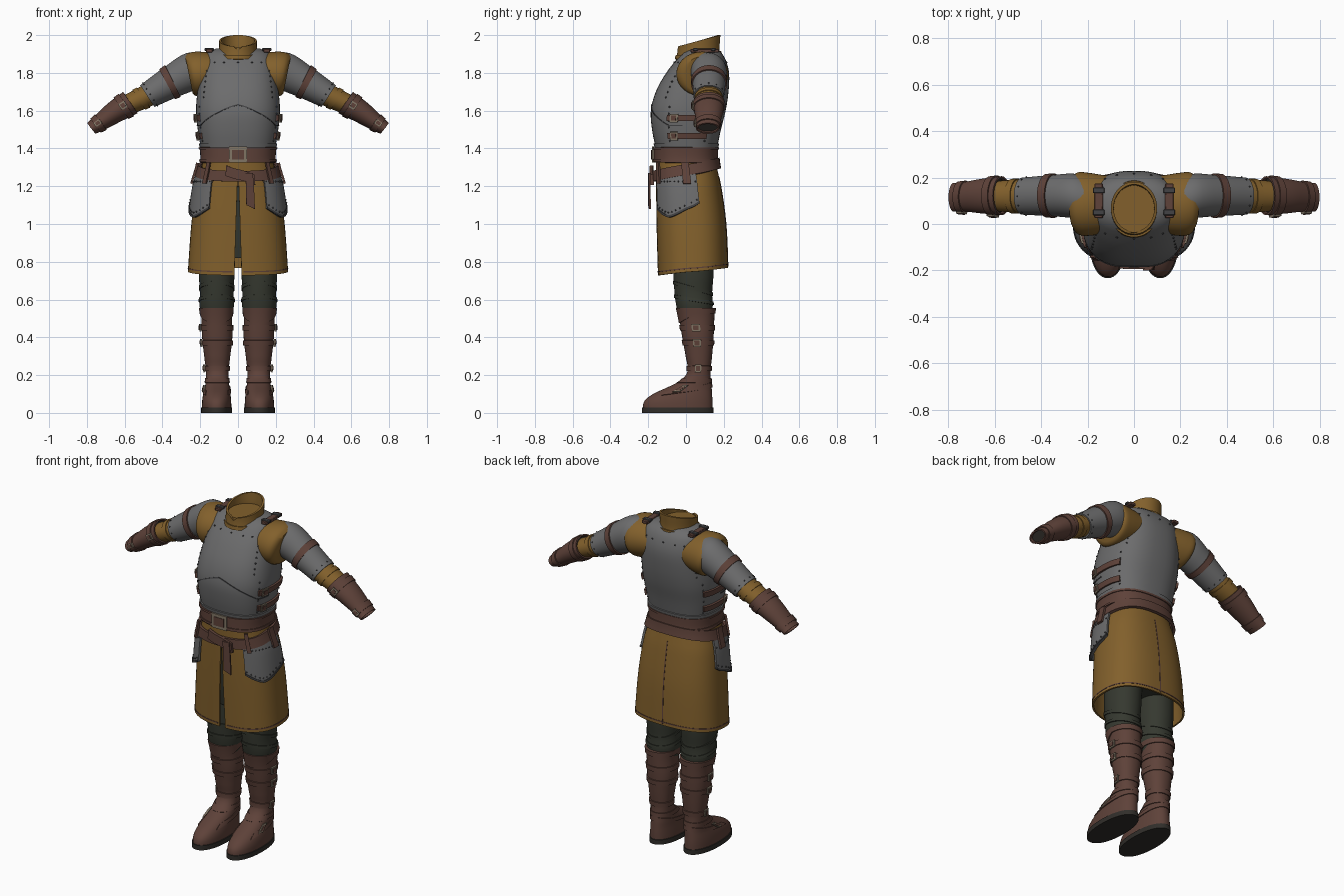
import bpy, bmesh
from math import sin, cos, pi, copysign
from mathutils import Vector

old = bpy.data.objects.get("Cube")
if old:
    bpy.data.objects.remove(old)


def material(name, r, g, b):
    m = bpy.data.materials.new(name)
    m.use_nodes = True
    m.diffuse_color = (r, g, b, 1)
    m.node_tree.nodes["Principled BSDF"].inputs["Base Color"].default_value = (r, g, b, 1)
    return m


STEEL = material("grey steel", .15, .15, .152)
CLOTH = material("ochre cloth", .225, .118, .025)
LEATHER = material("brown leather", .112, .054, .041)
TROUSER = material("dark green cloth", .036, .040, .029)
BRASS = material("dull buckle metal", .22, .18, .13)
DARK = material("dark iron", .055, .055, .058)
SOLE = material("dark sole", .03, .027, .023)
TURN = 2 * pi
built = []


def sample(rows, k):
    """Smoothly interpolate profile rows keyed by their first column."""
    rows = sorted(rows)
    k = min(max(k, rows[0][0]), rows[-1][0])
    i = max(j for j in range(len(rows) - 1) if rows[j][0] <= k)
    p, q = rows[i], rows[i + 1]
    o, s = rows[max(i - 1, 0)], rows[min(i + 2, len(rows) - 1)]
    h = q[0] - p[0]
    t = (k - p[0]) / h
    out = []
    for c in range(1, len(p)):
        m0 = (q[c] - o[c]) / (q[0] - o[0]) * h
        m1 = (s[c] - p[c]) / (s[0] - p[0]) * h
        d = q[c] - p[c]
        out.append(p[c] + t * m0 + t * t * (3 * d - 2 * m0 - m1) + t ** 3 * (m0 + m1 - 2 * d))
    return out


def upright(rows, power=.8):
    """Surface with rows (z, centre x, half width, front y, back y); angle 0 faces front."""
    def at(a, z, off=0):
        cx, rx, yf, yb = sample(rows, z)
        sx = copysign(abs(sin(a)) ** power, sin(a))
        sy = copysign(abs(cos(a)) ** power, cos(a))
        return Vector((cx + (rx + off) * sx, (yf + yb) / 2 - ((yb - yf) / 2 + off) * sy, z))
    return at


def limb(rows):
    """Surface with rows (x, centre y, centre z, depth, height, tilt)."""
    def at(a, x, off=0):
        y, z, ry, rn, tilt = sample(rows, x)
        up = (rn + off) * sin(a)
        return Vector((x + sin(tilt) * up, y - (ry + off) * cos(a), z + cos(tilt) * up))
    return at


def finish(name, bm, mat, mirror=False, thick=0):
    me = bpy.data.meshes.new(name)
    bm.to_mesh(me)
    bm.free()
    me.materials.append(mat)
    ob = bpy.data.objects.new(name, me)
    bpy.context.collection.objects.link(ob)
    if thick:
        ob.modifiers.new("thickness", 'SOLIDIFY').thickness = thick
    if mirror:
        ob.modifiers.new("mirror", 'MIRROR')
    built.append(ob)


def value(f, x):
    return f(x) if callable(f) else f


def patch(name, at, k0, k1, mat, a0=-pi, a1=pi, off=0, thick=0, nu=48, nv=14,
          mirror=False, cap=False):
    """Grid laid on a surface; angles may depend on v, ends on the angle."""
    bm = bmesh.new()
    grid = []
    for j in range(nv + 1):
        v = j / nv
        lo, hi = value(a0, v), value(a1, v)
        row = []
        for i in range(nu + 1):
            a = lo + (hi - lo) * i / nu
            s, e = value(k0, a), value(k1, a)
            row.append(bm.verts.new(at(a, s + (e - s) * v, off)))
        grid.append(row)
    for p, q in zip(grid, grid[1:]):
        for i in range(nu):
            bm.faces.new((p[i], q[i], q[i + 1], p[i + 1]))
    if cap:
        bm.faces.new(grid[0][:-1])
        bm.faces.new(grid[-1][-2::-1])
    bmesh.ops.remove_doubles(bm, verts=bm.verts, dist=.0004)
    finish(name, bm, mat, mirror, thick)


def buckle(name, at, a, k, da, dk, off, mirror=True, flip=1):
    """Metal frame with leather showing through the middle."""
    for part, s, extra, mat in (("frame", 1, 0, BRASS), ("tongue", .6, .003, LEATHER)):
        patch(f"{name}_{part}", at, k + flip * dk * s, k - flip * dk * s, mat, a - da * s,
              a + da * s, off + extra, .009, 4, 2, mirror)


def rivets(name, points, mirror=True, radius=.0055):
    bm = bmesh.new()
    for p in points:
        geo = bmesh.ops.create_icosphere(bm, subdivisions=1, radius=radius)
        bmesh.ops.translate(bm, verts=geo["verts"], vec=p)
    finish(name, bm, DARK, mirror)


def box(name, loc, size, mat, mirror=True):
    bm = bmesh.new()
    bmesh.ops.create_cube(bm)
    bmesh.ops.scale(bm, vec=size, verts=bm.verts)
    bmesh.ops.translate(bm, vec=loc, verts=bm.verts)
    bmesh.ops.bevel(bm, geom=bm.edges[:], offset=.003, segments=1, affect='EDGES')
    finish(name, bm, mat, mirror)


# Breastplate and backplate
torso = upright([(1.39, 0, .195, -.158, .162), (1.5, 0, .213, -.18, .185),
                 (1.6, 0, .222, -.186, .21), (1.7, 0, .215, -.16, .225),
                 (1.8, 0, .2, -.105, .228), (1.87, 0, .185, -.05, .21),
                 (1.91, 0, .16, -.012, .185), (1.928, 0, .12, .02, .16)])
patch("breastplate", torso, 1.928, 1.39, STEEL, nv=24, cap=True)
ridge = lambda a: 1.635 - .1 * min(abs(a), 1.1)
patch("breastplate_ridge", torso, ridge, lambda a: ridge(a) - .006, DARK, -1.5, 1.5, .003, .004, nv=1)
patch("waist_rim", torso, 1.425, 1.405, STEEL, off=.006, thick=.008, nv=2)
for i, z in enumerate((1.56, 1.465)):
    patch(f"side_strap_{i}", torso, z + .016, z - .016, LEATHER, 1.1, 2.1, .012, .012, 10, 2, True)
    buckle(f"side_buckle_{i}", torso, 1.3, z, .1, .022, .017)
rivets("neck_rivets", [torso(i * pi / 10, 1.855) for i in range(11)])
rivets("plate_rivets", [torso(a, 1.67 + i * .028) for a in (.92, pi - .92) for i in range(6)]
       + [torso(a, 1.44 + i * .036) for a in (1.12, 2.08) for i in range(6)])

# Collar with its lining
collar = upright([(1.85, 0, .108, -.055, .19), (1.92, 0, .1, -.045, .178),
                  (2.0, 0, .1, -.045, .182)], 1)
rim = lambda a: 1.97 - .03 * cos(a) - .02 * max(0, 1 - abs(a) * 4)
patch("collar", collar, rim, 1.86, CLOTH, thick=.012)
patch("collar_hem", collar, lambda a: 1.905 - .012 * cos(a), lambda a: 1.885 - .012 * cos(a),
      CLOTH, off=.008, thick=.01, nv=2)
patch("neck_lining", collar, 1.935, 1.86, CLOTH, off=-.008, nv=2, cap=True)

# Shoulder straps
box("shoulder_strap", (.152, .1, 1.917), (.036, .15, .018), LEATHER)
for y in (.05, .145):
    box("shoulder_buckle", (.152, y, 1.924), (.05, .025, .014), DARK)

# Arms: padding, plate sleeve, elbow cloth, bracer
padding = limb([(.1, .085, 1.8, .12, .1, 0), (.2, .085, 1.795, .136, .118, .08),
                (.245, .09, 1.792, .132, .114, .15), (.26, .095, 1.79, .11, .1, .2)])
patch("shoulder_padding", padding, .1, .26, CLOTH, mirror=True, cap=True)
sleeve = limb([(.18, .1, 1.82, .09, .09, .15), (.25, .12, 1.807, .096, .1, .3),
               (.36, .122, 1.748, .088, .085, .48), (.48, .12, 1.677, .08, .069, .58)])
patch("plate_sleeves", sleeve, .18, .48, STEEL, mirror=True, thick=.008)
patch("sleeve_strap", sleeve, .345, .375, LEATHER, off=.007, thick=.009, nv=2, mirror=True)
rivets("sleeve_rivets", [sleeve(i * pi / 6, .465, .001) for i in range(12)], radius=.004)
elbow = limb([(.42, .12, 1.71, .07, .062, .55), (.52, .12, 1.66, .07, .058, .58),
              (.64, .12, 1.605, .06, .052, .6)])
patch("elbow_cloth", elbow, .42, .64, CLOTH, mirror=True, cap=True)
patch("elbow_fold", elbow, .5, .525, CLOTH, off=.005, thick=.006, nv=4, mirror=True)
bracer = limb([(.57, .122, 1.643, .084, .068, .6), (.66, .12, 1.587, .074, .058, .63),
               (.74, .117, 1.53, .062, .043, .65), (.777, .115, 1.506, .062, .036, .65)])
patch("bracers", bracer, .57, .777, LEATHER, mirror=True, thick=.008)
patch("bracer_lining", bracer, .58, .765, SOLE, off=-.01, mirror=True, cap=True, nv=4)
for x in (.605, .74):
    patch("bracer_strap", bracer, x - .014, x + .014, LEATHER, off=.006, thick=.008, nv=2, mirror=True)
    buckle("bracer_buckle", bracer, .1, x, .25, .016, .012, flip=-1)

# Skirt, open at the front
hips = upright([(1.42, 0, .19, -.158, .155), (1.33, 0, .187, -.158, .158),
                (1.2, 0, .222, -.158, .185), (1.0, 0, .247, -.156, .212),
                (.71, 0, .268, -.148, .225)])
hem = lambda a: .748 - .02 * cos(a)
slit = lambda v: .006 + .045 * max(0, v - .28)  if v > .28 else 0
patch("skirt", hips, 1.4, hem, CLOTH, slit, lambda v: TURN - slit(v), thick=.01, nu=64, nv=24)
patch("skirt_hem_stitch", hips, lambda a: hem(a) + .022, lambda a: hem(a) + .016, LEATHER,
      .06, TURN - .06, .002, .003, nv=1)
patch("skirt_back_seam", hips, 1.25, .775, LEATHER, pi - .004, pi + .004, .002, .003, 1, 10)

# Waist belt with buckle
patch("waist_belt", hips, 1.405, 1.325, LEATHER, off=.014, thick=.014, nv=4)
for z in (1.4, 1.338):
    patch("waist_belt_edge", hips, z + .006, z - .006, LEATHER, off=.019, thick=.01, nv=2)
buckle("waist_buckle", hips, 0, 1.367, .16, .042, .023, False)

# Slung belt with knot and hanging tail
sling = lambda a: 1.288 - .035 * cos(a)
patch("slung_belt", hips, lambda a: sling(a) + .028, lambda a: sling(a) - .028, LEATHER,
      off=.022, thick=.016, nv=3)
patch("belt_knot", hips, lambda a: 1.29 - .1 * a, lambda a: 1.235 - .1 * a, LEATHER, -.2, .28, .036, .018, 8, 3)
patch("belt_tail", hips, 1.27, lambda a: 1.1 - .15 * (a - .1), LEATHER, .1, .24, .044, .01, 4, 6)

# Hip plates
foot_edge = lambda a: 1.035 + .13 * abs(a - 1.05) ** 1.5
patch("hip_plates", hips, 1.275, foot_edge, STEEL, .55, 1.75, .02, .012, 20, 10, True)
patch("hip_plate_rim", hips, lambda a: foot_edge(a) + .012, foot_edge, DARK, .55, 1.75, .024, .012, 20, 1, True)
rivets("hip_plate_rivets", [hips(.6 + i * .11, z(.6 + i * .11), .022) for i in range(11)
                            for z in (lambda a: foot_edge(a) + .025, lambda a: 1.225)], radius=.0045)
for a in (.72, 1.55):
    patch("hip_plate_loop", hips, 1.325, 1.215, LEATHER, a - .06, a + .06, .034, .012, 3, 4, True)

# Trousers
seat = upright([(1.2, 0, .19, -.13, .16), (.9, 0, .205, -.09, .155), (.8, 0, .2, -.07, .15)])
patch("trouser_seat", seat, 1.2, .82, TROUSER, cap=True)
leg = upright([(.9, .11, .096, -.07, .15), (.72, .113, .094, -.066, .145),
               (.63, .112, .088, -.06, .138), (.57, .113, .092, -.052, .142),
               (.48, .11, .072, -.03, .13)], .95)
patch("trouser_legs", leg, .9, .48, TROUSER, mirror=True, cap=True)
for z, d in ((.66, .03), (.6, .018)):
    patch("knee_fold", leg, lambda a: z + .008 + d * cos(a), lambda a: z - .01 + d * cos(a), TROUSER,
          off=.005, thick=.008, nv=3, mirror=True)

# Boots
boot = upright([(.555, .115, .086, -.048, .152), (.5, .113, .081, -.036, .15),
                (.4, .11, .08, -.02, .146), (.3, .11, .069, -.002, .138),
                (.22, .11, .06, .008, .13), (.17, .11, .061, -.03, .132),
                (.13, .11, .066, -.11, .136), (.1, .112, .072, -.175, .138),
                (.06, .113, .077, -.222, .14), (0, .113, .077, -.228, .14)], .92)
patch("boots", boot, .555, .02, LEATHER, nv=34, mirror=True, cap=True)
patch("boot_soles", boot, .028, 0, SOLE, off=.005, nv=2, mirror=True, cap=True)
patch("boot_cuff", boot, .555, lambda a: .525 - .05 * max(0, cos(a)), LEATHER, off=.006, thick=.008, nv=3, mirror=True)
for i, z in enumerate((.45, .37, .235)):
    patch(f"boot_strap_{i}", boot, z + .014, z - .014, LEATHER, off=.006, thick=.008, nv=2, mirror=True)
    buckle(f"boot_buckle_{i}", boot, 1.5, z, .2, .02, .013)
patch("instep_strap", boot, lambda a: .135 - .025 * cos(a), lambda a: .11 - .025 * cos(a), LEATHER,
      .9, TURN - .9, .005, .008, nv=2, mirror=True)
patch("ankle_strap", boot, .185, .16, LEATHER, off=.005, thick=.008, nv=2, mirror=True)
buckle("ankle_buckle", boot, 1.3, .13, .12, .018, .012)

# Bake modifiers and smooth the shading
bpy.ops.object.select_all(action='DESELECT')
for ob in built:
    ob.select_set(True)
bpy.context.view_layer.objects.active = built[0]
bpy.ops.object.convert(target='MESH')
bpy.ops.object.shade_smooth_by_angle(angle=.7)
